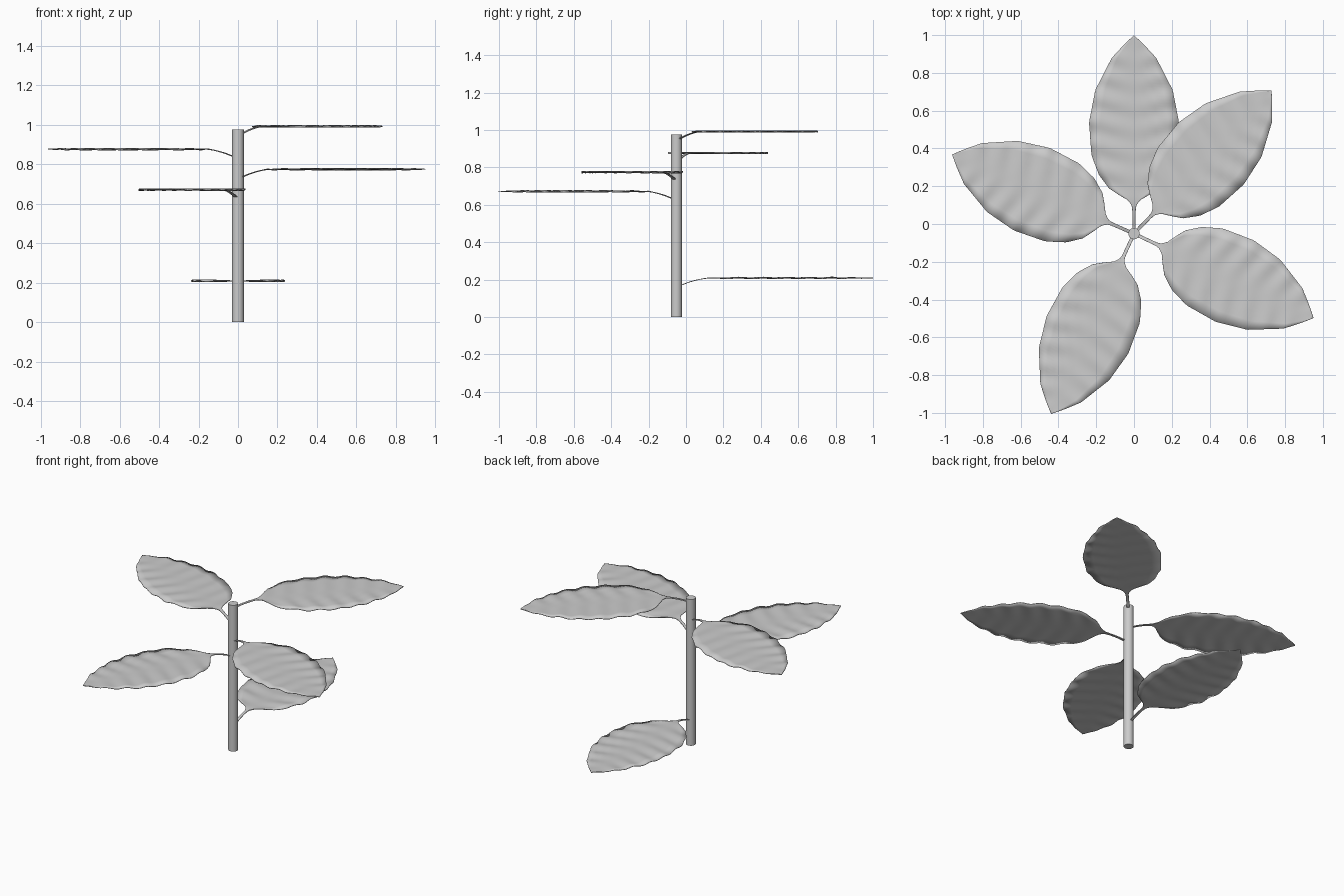
import bpy, bmesh, math

if "Cube" in bpy.data.objects:
    bpy.data.objects.remove(bpy.data.objects["Cube"])

STEM_Y, STEM_R, STEM_H = -0.051, 0.03, 0.975

# leaf outline: (distance from stem axis, half width)
OUTLINE = [(0.015, 0.009), (0.13, 0.009), (0.155, 0.014), (0.18, 0.037),
           (0.205, 0.08), (0.24, 0.132), (0.31, 0.185), (0.415, 0.225),
           (0.59, 0.238), (0.76, 0.205), (0.93, 0.118), (1.0, 0.053), (1.05, 0.0005)]


def half_width(d):
    for (d0, w0), (d1, w1) in zip(OUTLINE, OUTLINE[1:]):
        if d <= d1:
            return w0 + (w1 - w0) * (d - d0) / (d1 - d0)
    return OUTLINE[-1][1]


def height(d, s):
    # stalk rises from the stem and eases into the flat blade
    t = min(max((d - 0.03) / 0.17, 0), 1)
    rise = 0.037 * (1 - (1 - t) ** 2)
    w = abs(s) * half_width(d)
    # ripples along the side veins, fading at the midrib
    ripple = 0.0045 * math.sin(2 * math.pi * (d - 0.35 * w) / 0.125)
    return rise + ripple * min(w / 0.12, 1)


def make_leaf(name, angle, z):
    bm = bmesh.new()
    stations = [0.015 + 1.035 * i / 69 for i in range(70)]
    rows = []
    for d in stations:
        rows.append([bm.verts.new((d, half_width(d) * j / 4, height(d, j / 4)))
                     for j in range(-4, 5)])
    for a, b in zip(rows, rows[1:]):
        for j in range(8):
            bm.faces.new((a[j], b[j], b[j + 1], a[j + 1]))
    for f in bm.faces:
        f.smooth = True
    me = bpy.data.meshes.new(name)
    bm.to_mesh(me)
    bm.free()
    ob = bpy.data.objects.new(name, me)
    bpy.context.collection.objects.link(ob)
    ob.location = (0, STEM_Y, z)
    ob.rotation_euler.z = math.radians(angle)
    mod = ob.modifiers.new("thickness", 'SOLIDIFY')
    mod.thickness = 0.004
    mod.offset = 0


# stem
bpy.ops.mesh.primitive_cylinder_add(vertices=24, radius=STEM_R, depth=STEM_H,
                                    location=(0, STEM_Y, STEM_H / 2))
stem = bpy.context.object
stem.name = "stem"
bpy.ops.object.shade_smooth_by_angle(angle=math.radians(40))

# leaves: direction in degrees, height where the stalk meets the stem
for i, (angle, z) in enumerate([(90, 0.172), (-114.7, 0.635), (-25.2, 0.738),
                                (156.5, 0.84), (46.1, 0.955)]):
    make_leaf(f"leaf_{i + 1}", angle, z)
